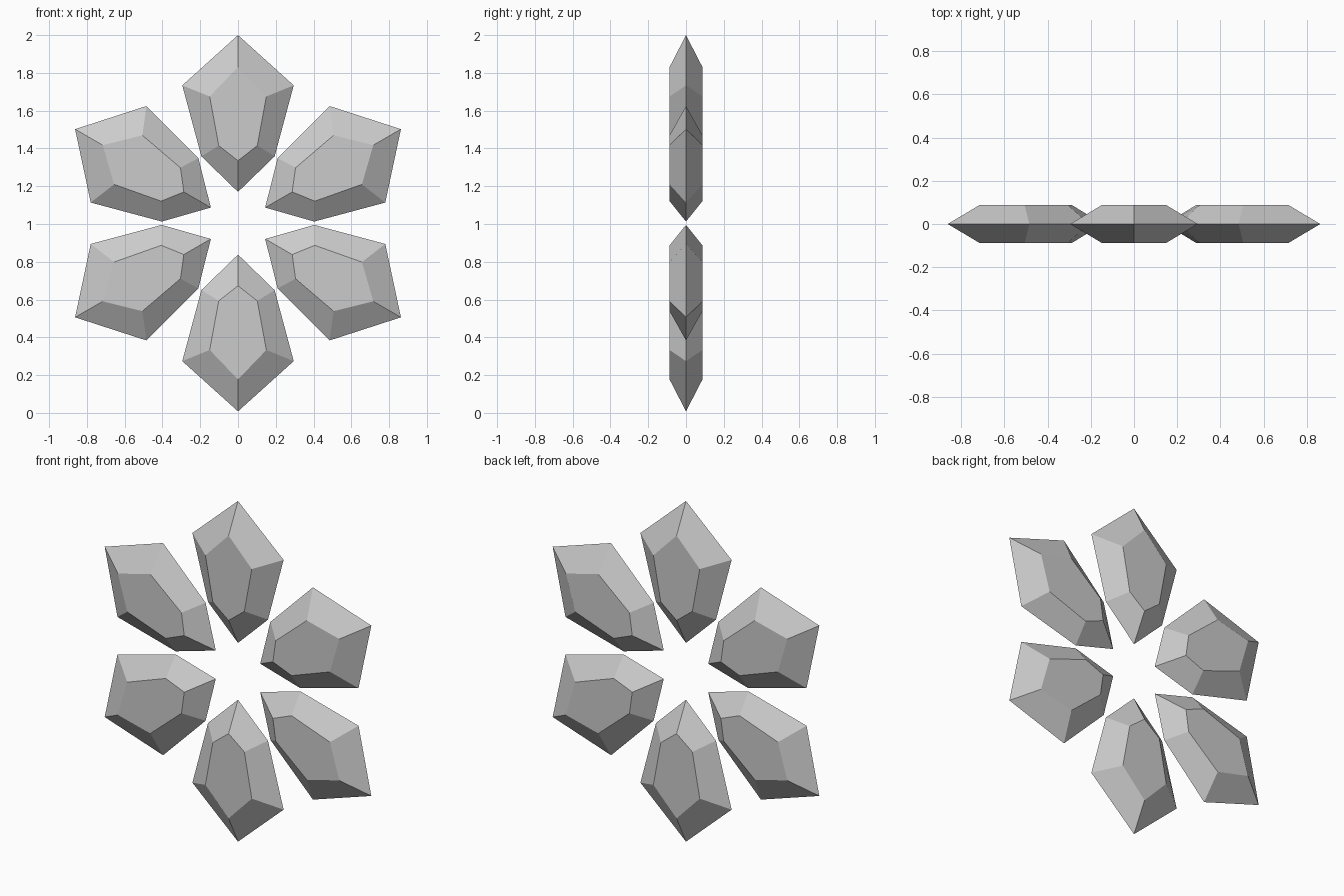
import bpy, bmesh
from math import radians
from mathutils import Matrix, Vector

if "Cube" in bpy.data.objects:
    bpy.data.objects.remove(bpy.data.objects["Cube"])

CENTRE_Z = 1.004
HALF_DEPTH = 0.087
# Right half outlines (x, distance from flower centre), tip to root
GIRDLE = [(0, 0.996), (0.295, 0.730), (0.194, 0.354), (0, 0.166)]
TABLE = [(0, 0.827), (0.150, 0.671), (0.102, 0.411), (0, 0.331)]


def outline(half):
    return half + [(-x, r) for x, r in half[-2:0:-1]]


def make_petal(name, angle):
    bm = bmesh.new()
    ring = lambda half, y: [bm.verts.new((x, y, r)) for x, r in outline(half)]
    girdle = ring(GIRDLE, 0)
    # Flat table and sloped facets on front and back
    for y in (-HALF_DEPTH, HALF_DEPTH):
        table = ring(TABLE, y)
        bm.faces.new(table)
        n = len(table)
        for i in range(n):
            j = (i + 1) % n
            bm.faces.new((girdle[i], girdle[j], table[j], table[i]))
    bmesh.ops.recalc_face_normals(bm, faces=bm.faces)
    bm.transform(Matrix.Rotation(angle, 4, 'Y'))
    mesh = bpy.data.meshes.new(name)
    bm.to_mesh(mesh)
    bm.free()
    obj = bpy.data.objects.new(name, mesh)
    obj.location = Vector((0, 0, CENTRE_Z))
    bpy.context.collection.objects.link(obj)


# Six gem petals around the centre
for k in range(6):
    make_petal(f"gem_petal_{k + 1}", radians(60 * k))
